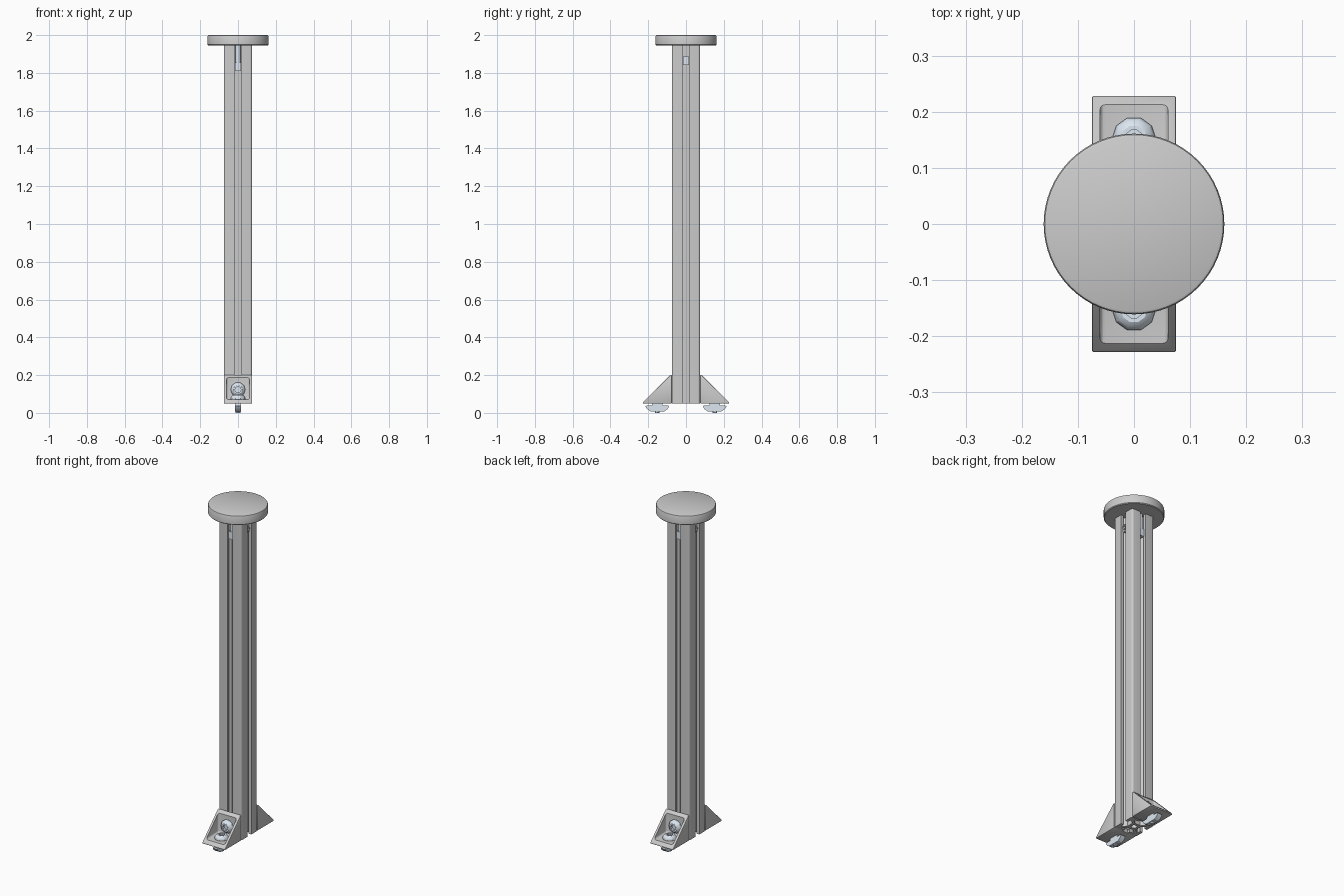
import bpy, bmesh, math
from mathutils import Matrix, Vector

if "Cube" in bpy.data.objects:
    bpy.data.objects.remove(bpy.data.objects["Cube"])

zinc = bpy.data.materials.new("zinc")
zinc.diffuse_color = (0.72, 0.8, 0.88, 1)
zinc.use_nodes = True
zinc.node_tree.nodes["Principled BSDF"].inputs["Base Color"].default_value = zinc.diffuse_color
TURN = Matrix.Rotation(math.pi, 4, 'Z')


def finish(name, bm, mat=None, smooth=True):
    bmesh.ops.recalc_face_normals(bm, faces=bm.faces)
    me = bpy.data.meshes.new(name)
    bm.to_mesh(me)
    bm.free()
    ob = bpy.data.objects.new(name, me)
    bpy.context.collection.objects.link(ob)
    if mat:
        me.materials.append(mat)
    if smooth:
        activate(ob)
        bpy.ops.object.shade_smooth_by_angle(angle=math.radians(30))
    return ob


def activate(ob):
    bpy.ops.object.select_all(action='DESELECT')
    ob.select_set(True)
    bpy.context.view_layer.objects.active = ob


def prism(name, yz, half_x, mat=None, smooth=True):
    """Extrude a y-z outline along x."""
    bm = bmesh.new()
    f = bm.faces.new([bm.verts.new((-half_x, y, z)) for y, z in yz])
    ext = bmesh.ops.extrude_face_region(bm, geom=[f])
    bmesh.ops.translate(bm, vec=(2 * half_x, 0, 0),
                        verts=[v for v in ext['geom'] if isinstance(v, bmesh.types.BMVert)])
    return finish(name, bm, mat, smooth)


def lathe(name, rz, segs, mat=None):
    """Revolve an r-z profile around z."""
    bm = bmesh.new()
    vs = [bm.verts.new((r, 0, z)) for r, z in rz]
    es = [bm.edges.new(p) for p in zip(vs, vs[1:])]
    bmesh.ops.spin(bm, geom=vs + es, cent=(0, 0, 0), axis=(0, 0, 1),
                   angle=2 * math.pi, steps=segs, use_duplicate=False)
    bmesh.ops.remove_doubles(bm, verts=bm.verts, dist=1e-5)
    return finish(name, bm, mat)


def copy(ob, name, matrix):
    new = bpy.data.objects.new(name, ob.data)
    bpy.context.collection.objects.link(new)
    new.matrix_world = matrix @ ob.matrix_world
    return new


def place(ob, matrix, suffix):
    """Put the part at the front and a half-turn copy at the back."""
    base = ob.name
    ob.name = base + "_front" + suffix
    ob.matrix_world = matrix
    new = copy(ob, base + "_back" + suffix, Matrix())
    new.matrix_world = TURN @ matrix


# Slotted post: one side of the cross-section, repeated four times
half = [(0.075, 0.018), (0.057, 0.018), (0.057, 0.04), (0.05, 0.04), (0.03, 0.018)]
r = 0.012
corner = [(0.075 - r + r * math.cos(a), 0.075 - r + r * math.sin(a))
          for a in [i * math.pi / 8 for i in range(5)]]
side = [(x, -y) for x, y in half] + half[::-1] + corner
outline = []
for k in range(4):
    m = Matrix.Rotation(k * math.pi / 2, 2)
    outline += [m @ Vector(p) for p in side]
hole = [(0.016 * math.cos(i * math.pi / 12), 0.016 * math.sin(i * math.pi / 12)) for i in range(24)]
cu = bpy.data.curves.new("post", 'CURVE')
cu.dimensions, cu.fill_mode = '2D', 'BOTH'
cu.extrude = (1.945 - 0.05) / 2
for pts in (outline, hole):
    sp = cu.splines.new('POLY')
    sp.points.add(len(pts) - 1)
    for p, q in zip(sp.points, pts):
        p.co = (q[0], q[1], 0, 1)
    sp.use_cyclic_u = True
post = bpy.data.objects.new("post", cu)
bpy.context.collection.objects.link(post)
post.location.z = (1.945 + 0.05) / 2
activate(post)
bpy.ops.object.convert(target='MESH')
bpy.ops.object.shade_smooth_by_angle(angle=math.radians(30))

# Round top plate
lathe("top_plate", [(0, 1.945), (0.157, 1.945), (0.161, 1.949), (0.161, 1.994),
                    (0.159, 1.998), (0.155, 2.0), (0, 2.0)], 64)

# Corner bracket: wedge with a rounded pocket
bracket = prism("bracket", [(-0.075, 0.05), (-0.228, 0.05), (-0.228, 0.057),
                            (-0.083, 0.2), (-0.075, 0.2)], 0.075, smooth=False)
bev = bracket.modifiers.new("bevel", 'BEVEL')
bev.width, bev.segments = 0.003, 2
cutter = prism("pocket_cutter", [(-0.097, 0.072), (-0.3, 0.072), (-0.3, 0.3), (-0.097, 0.3)],
               0.061, smooth=False)
cutter.hide_render = True
cb = cutter.modifiers.new("bevel", 'BEVEL')
cb.width, cb.segments = 0.01, 3
boo = bracket.modifiers.new("pocket", 'BOOLEAN')
boo.object, boo.solver = cutter, 'EXACT'
activate(bracket)
for m in ("bevel", "pocket"):
    bpy.ops.object.modifier_apply(modifier=m)
bpy.data.objects.remove(cutter)
bpy.ops.object.shade_smooth_by_angle(angle=math.radians(30))
place(bracket, Matrix(), "")

# Two bolts with slot nuts per bracket: one down, one into the post
seats = {"_lower": Matrix.Translation((0, -0.152, 0.072)),
         "_upper": Matrix.Translation((0, -0.097, 0.123)) @ Matrix.Rotation(math.pi / 2, 4, 'X')}
for suffix, m in seats.items():
    place(lathe("bolt", [(0, -0.072), (0.012, -0.072), (0.012, 0), (0.039, 0), (0.039, 0.008),
                         (0.033, 0.018), (0.024, 0.024), (0.016, 0.024), (0.016, 0.01),
                         (0, 0.01)], 10, zinc), m, suffix)
    place(prism("slot_nut", [(-0.036, -0.064), (0.036, -0.064), (0.054, -0.052), (0.063, -0.038),
                             (0.058, -0.034), (0.03, -0.034), (0.026, -0.022), (-0.026, -0.022),
                             (-0.03, -0.034), (-0.058, -0.034), (-0.063, -0.038),
                             (-0.054, -0.052)], 0.015, zinc), m, suffix)

# Fasteners inside the slots under the top plate
place(lathe("top_screw", [(0, 1.85), (0.014, 1.85), (0.014, 1.945), (0, 1.945)], 16, zinc),
      Matrix.Translation((0, -0.048, 0)), "")
place(prism("top_screw_nut", [(-0.064, 1.81), (-0.032, 1.81), (-0.032, 1.855), (-0.064, 1.855)],
            0.016, zinc), Matrix(), "")
place(prism("cross_nut", [(-0.062, 1.843), (-0.032, 1.843), (-0.032, 1.887), (-0.062, 1.887)],
            0.016, zinc), Matrix.Rotation(math.pi / 2, 4, 'Z'), "")
place(lathe("cross_pin", [(0.014, 0), (0.014, 0.006), (0.008, 0.006), (0.008, 0.001), (0, 0.001)],
            12, zinc),
      Matrix.Rotation(math.pi / 2, 4, 'Z') @ Matrix.Translation((0, -0.062, 1.865))
      @ Matrix.Rotation(math.pi / 2, 4, 'X'), "")
